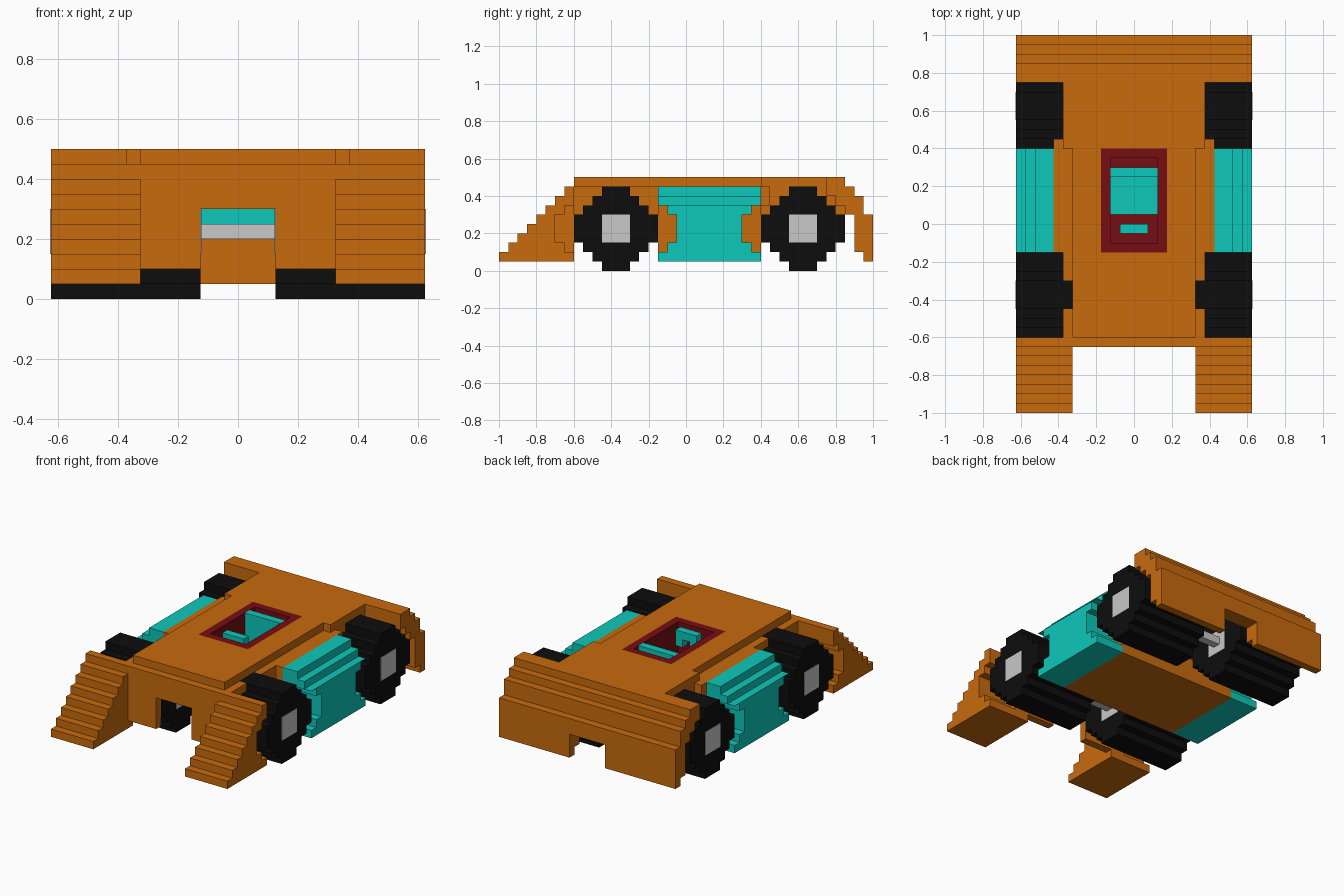
import bpy, bmesh

if "Cube" in bpy.data.objects:
    bpy.data.objects.remove(bpy.data.objects["Cube"])

V = 0.05                                   # size of one block step
FRONT, REAR = -0.375, 0.625                # axle positions along y
HALF = [.075, .125, .175, .225, .225, .225, .175, .125, .075]  # stepped wheel half widths


def mat(name, rgb):
    m = bpy.data.materials.new(name)
    m.diffuse_color = (*rgb, 1)
    m.use_nodes = True
    m.node_tree.nodes["Principled BSDF"].inputs["Base Color"].default_value = m.diffuse_color
    return m


ORANGE = mat("orange", (.58, .145, .004))
CYAN = mat("cyan", (.004, .58, .49))
RED = mat("dark red", (.18, .004, .006))
GREY = mat("light grey", (.58, .58, .58))
BLACK = mat("black", (.004, .004, .004))


def make(name, material, parts):
    """Each part is (x0, x1, rows); rows are (z0, z1, y0, y1) from bottom to top."""
    bm = bmesh.new()
    for x0, x1, rows in parts:
        pts = []
        for z0, z1, _, y1 in rows:
            pts += [(y1, z0), (y1, z1)]
        for z0, z1, y0, _ in reversed(rows):
            pts += [(y0, z1), (y0, z0)]
        pts = [(round(a, 4), round(b, 4)) for a, b in pts]
        clean = [p for i, p in enumerate(pts) if p != pts[i - 1]]
        a = [bm.verts.new((x0, y, z)) for y, z in clean]
        b = [bm.verts.new((x1, y, z)) for y, z in clean]
        bm.faces.new(a)
        bm.faces.new(b[::-1])
        for i in range(len(a)):
            bm.faces.new((a[i - 1], a[i], b[i], b[i - 1]))
    bmesh.ops.dissolve_limit(bm, angle_limit=0.01, verts=bm.verts[:], edges=bm.edges[:])
    bmesh.ops.recalc_face_normals(bm, faces=bm.faces[:])
    me = bpy.data.meshes.new(name)
    bm.to_mesh(me)
    bm.free()
    me.materials.append(material)
    ob = bpy.data.objects.new(name, me)
    bpy.context.collection.objects.link(ob)
    return ob


def box(x0, x1, y0, y1, z0, z1):
    return (x0, x1, [(z0, z1, y0, y1)])


def both(x0, x1, rows):
    return [(x0, x1, rows), (-x1, -x0, rows)]


def row(i, y0, y1):
    return (i * V, i * V + V, y0, y1)


# wheels, hubs and axles
for label, c in (("front", FRONT), ("rear", REAR)):
    tyre = [row(i, c - h, c + h) for i, h in enumerate(HALF)]
    hub = [(.15, .30, c - .075, c + .075)]
    for side, s in (("left", -1), ("right", 1)):
        x0, x1 = sorted((s * .125, s * .625))
        make(f"{label}_{side}_wheel", BLACK, [(x0, x1, tyre)])
        make(f"{label}_{side}_hub", GREY, [(x0 - .003, x0 + .01, hub), (x1 - .01, x1 + .003, hub)])
    make(f"{label}_axle", GREY, [box(-.125, .125, c - .025, c + .025, .20, .25)])

# side pods with stepped tops and wheel-arch cut ends
pod = [row(i, FRONT + HALF[i] + .1, REAR - HALF[i] - .1) for i in range(1, 7)]
make("side_pods", CYAN,
     both(.425, .625, pod)
     + both(.425, .575, [(.35, .40, -.15, .40)])
     + both(.425, .525, [(.40, .45, -.15, .40)]))
make("side_pod_shoulders", CYAN, both(.575, .625, [(.345, .35, -.10, .35)])
     + both(.425, .625, [(.35, .352, -.15, .40)]))

# central body tub
make("body_tub", ORANGE,
     [box(-.425, .425, -.15, .40, .05, .20)] + both(.175, .425, [(.20, .45, -.15, .40)]))

# top deck around the cockpit
make("top_deck", ORANGE,
     [box(-.325, .325, -.60, -.15, .45, .50), box(-.375, .375, .40, .75, .45, .50)]
     + both(.175, .325, [(.45, .50, -.15, .40)]))

# arch fillers above the wheels
arches = []
for i in (6, 7, 8):
    h = HALF[i]
    z0, z1 = i * V, i * V + V
    arches += [box(-.375, .375, FRONT - .225, FRONT - h, z0, z1),
               box(-.375, .375, FRONT + h, -.15, z0, z1),
               box(-.375, .375, .40, REAR - h, z0, z1),
               box(-.375, .375, REAR + h, .85, z0, z1)]
arches += both(.375, .425, [(.35, .45, .40, .45)])
make("wheel_arches", ORANGE, arches)

# front panel with opening
make("front_panel", ORANGE,
     both(.125, .325, [(.10, .45, -.65, -.60)]) + [box(-.125, .125, -.65, -.60, .30, .45)])

# stepped front fenders, outer part cut by the wheel arch
inner = [row(i, -1 + V * (i - 1), -.60) for i in range(1, 9)]
outer = [row(i, -1 + V * (i - 1), min(-.60, FRONT - HALF[i] - .1)) for i in range(1, 9)]
make("front_fenders", ORANGE, both(.325, .425, inner) + both(.425, .625, outer))

# rear bumper with stepped top and centre notch
low = [(.05, .10, .95, 1.0), (.10, .20, .90, 1.0)]
high = [(.20, .30, .90, 1.0), (.30, .35, .85, .95), (.35, .40, .80, .95),
        (.40, .45, .75, .90), (.45, .50, .75, .85)]
make("rear_bumper", ORANGE, both(.125, .625, low) + [(-.625, .625, high)])

# cockpit lining
make("cockpit_lining", RED,
     both(.125, .175, [(.20, .50, -.15, .40)])
     + [box(-.125, .125, .35, .40, .20, .50),
        box(-.125, .125, -.15, -.10, .30, .50),
        box(-.125, .125, -.10, .35, .20, .25)])

# seat and steering bar
make("seat", CYAN, [box(-.125, .125, .05, .30, .25, .30), box(-.125, .125, .25, .30, .30, .50)])
make("steering_bar", CYAN,
     [box(-.075, .075, -.05, 0, .45, .50)] + both(.025, .075, [(.40, .45, -.05, 0)]))
